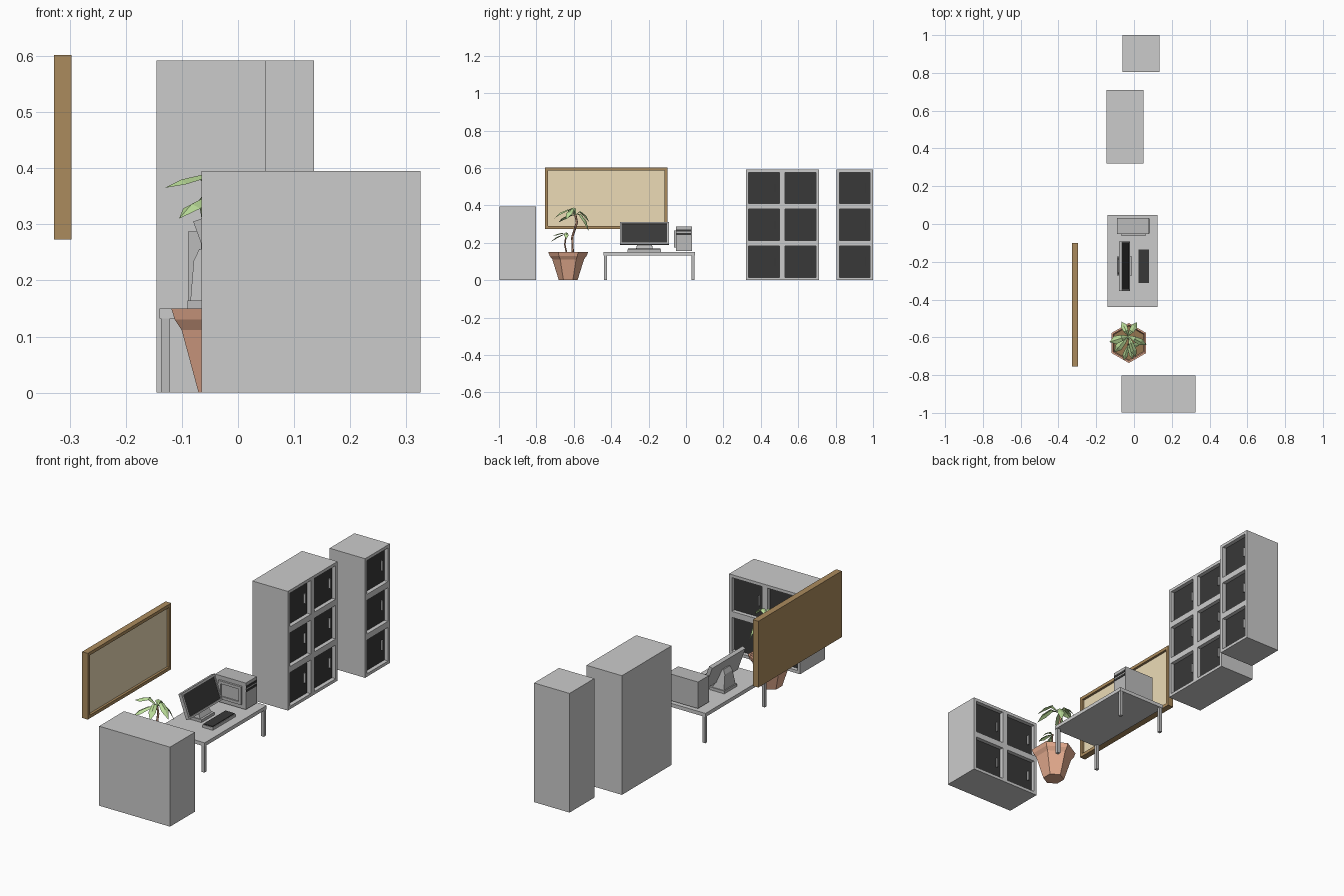
import bpy, bmesh, math
from mathutils import Vector, Matrix

if "Cube" in bpy.data.objects:
    bpy.data.objects.remove(bpy.data.objects["Cube"])


def mat(name, r, g, b):
    m = bpy.data.materials.new(name)
    m.diffuse_color = (r, g, b, 1)
    m.use_nodes = True
    m.node_tree.nodes["Principled BSDF"].inputs["Base Color"].default_value = m.diffuse_color
    return m


GREY = mat("light_grey", .8, .8, .8)
DARK = mat("dark_grey", .5, .5, .5)
BLACK = mat("black", .04, .04, .04)
WOOD = mat("brown_wood", .41, .26, .11)
CORK = mat("cork", .84, .71, .47)
CLAY = mat("clay", .8, .42, .28)
SOIL = mat("soil", .3, .18, .08)
STEM = mat("stem_brown", .5, .27, .18)
LEAF = mat("leaf_green", .5, .73, .32)


def finish(bm, name, *mats):
    me = bpy.data.meshes.new(name)
    bm.to_mesh(me)
    bm.free()
    for m in mats:
        me.materials.append(m)
    ob = bpy.data.objects.new(name, me)
    bpy.context.collection.objects.link(ob)
    return ob


def box_bm(lo, hi):
    lo, hi = Vector(lo), Vector(hi)
    bm = bmesh.new()
    bmesh.ops.create_cube(bm, size=1)
    bmesh.ops.transform(bm, verts=bm.verts, matrix=Matrix.Translation((lo + hi) / 2)
                        @ Matrix.Diagonal((*(hi - lo), 1)))
    return bm


def box(name, lo, hi, m):
    return finish(box_bm(lo, hi), name, m)


def recess(bm, normal, border, depth):
    """Inset every face pointing along normal and push it in; the inner faces get slot 1."""
    bm.normal_update()
    faces = [f for f in bm.faces if f.normal.dot(Vector(normal)) > .99]
    bmesh.ops.inset_individual(bm, faces=faces, thickness=border, use_even_offset=True)
    bmesh.ops.inset_individual(bm, faces=faces, thickness=0, depth=-depth)
    for f in faces:
        f.material_index = 1


def cut(bm, co, no):
    bmesh.ops.bisect_plane(bm, geom=bm.verts[:] + bm.edges[:] + bm.faces[:],
                           plane_co=co, plane_no=no)


# Cabinets: doors face +x locally, one recessed black door per cell, plus handles
def cabinet(name, centre, width, height, cols, rows, turn=0):
    place = Matrix.Translation((*centre, 0)) @ Matrix.Rotation(math.radians(turn), 4, 'Z')
    d, cw, ch = .0975, width / cols, height / rows
    bm = box_bm((-d, -width / 2, 0), (d, width / 2, height))
    for i in range(1, cols):
        cut(bm, (0, -width / 2 + i * cw, 0), (0, 1, 0))
    for j in range(1, rows):
        cut(bm, (0, 0, j * ch), (0, 0, 1))
    recess(bm, (1, 0, 0), .015, .02)
    bm.transform(place)
    finish(bm, name, GREY, BLACK)
    for i in range(cols):
        for j in range(rows):
            y, z = -width / 2 + (i + .5) * cw + .058, (j + .5) * ch
            h = box_bm((d - .021, y - .003, z - .024), (d - .01, y + .003, z + .024))
            h.transform(place)
            finish(h, f"{name}_handle_{i}_{j}", DARK)


cabinet("low_cabinet", (.13, -.9), .39, .395, 2, 2, 90)
cabinet("tall_cabinet", (-.0475, .515), .39, .592, 2, 3)
cabinet("narrow_cabinet", (.0375, .9025), .195, .592, 1, 3)

# Desk
box("desk_top", (-.14, -.44, .132), (.125, .047, .15), GREY)
for x in (-.137, .106):
    for y in (-.438, .029):
        box("desk_leg", (x, y, 0), (x + .016, y + .016, .132), DARK)

# Notice board
bm = box_bm((-.328, -.755, .273), (-.297, -.1, .602))
recess(bm, (1, 0, 0), .016, .012)
finish(bm, "notice_board", WOOD, CORK)

# Monitor: tilted screen on a tapered stand
bm = box_bm((-.009, -.131, -.0625), (.009, .131, .0625))
recess(bm, (1, 0, 0), .009, .004)
bm.transform(Matrix.Translation((-.05, -.223, .249)) @ Matrix.Rotation(math.radians(-20), 4, 'Y'))
finish(bm, "monitor", DARK, BLACK)
box("monitor_base", (-.09, -.272, .15), (-.01, -.172, .164), DARK)
bm = bmesh.new()
profile = [(-.085, .162, .046), (-.02, .162, .046), (-.04, .2, .036),
           (-.058, .255, .026), (-.069, .256, .026), (-.079, .235, .03)]
sides = [[bm.verts.new((x, -.222 + s * w, z)) for x, z, w in profile] for s in (-1, 1)]
bm.faces.new(sides[0])
bm.faces.new(sides[1][::-1])
for i in range(6):
    k = (i + 1) % 6
    bm.faces.new((sides[0][k], sides[0][i], sides[1][i], sides[1][k]))
bmesh.ops.recalc_face_normals(bm, faces=bm.faces)
finish(bm, "monitor_neck", DARK)

# Keyboard
box("keyboard", (.024, -.312, .151), (.08, -.134, .165), DARK)
box("keyboard_keys", (.027, -.309, .165), (.077, -.137, .169), BLACK)

# Computer tower with raised side frame and drive slots
box("computer_tower", (-.089, -.053, .155), (.08, .033, .287), DARK)
bm = box_bm((-.066, -.063, .176), (.06, -.053, .266))
recess(bm, (0, -1, 0), .014, .006)
finish(bm, "tower_side_panel", DARK, DARK)
for z in (.241, .26):
    box("drive_slot", (.079, -.05, z), (.082, .028, z + .011), BLACK)

# Hexagonal pot, corners towards +-y, with rim and soil
PX, PY = -.027, -.63
bm = bmesh.new()
rings = [[bm.verts.new((PX + r * math.sin(a * math.pi / 3), PY + r * math.cos(a * math.pi / 3), z))
          for a in range(6)]
         for r, z in ((.05, 0), (.085, .112), (.099, .13), (.106, .15), (.096, .15), (.09, .132))]
bm.faces.new(rings[0])
for a, b in zip(rings, rings[1:]):
    for i in range(6):
        bm.faces.new((a[i], a[i - 1], b[i - 1], b[i]))
bm.faces.new(rings[-1]).material_index = 1
bmesh.ops.recalc_face_normals(bm, faces=bm.faces)
finish(bm, "plant_pot", CLAY, SOIL)


# Plant stems
def stem(name, pts, r):
    cu = bpy.data.curves.new(name, 'CURVE')
    cu.dimensions = '3D'
    cu.bevel_depth, cu.bevel_resolution = r, 0
    sp = cu.splines.new('POLY')
    sp.points.add(len(pts) - 1)
    for p, c in zip(sp.points, pts):
        p.co = (*c, 1)
    cu.materials.append(STEM)
    bpy.context.collection.objects.link(bpy.data.objects.new(name, cu))


tall, short = Vector((-.03, -.592, .35)), Vector((-.03, -.64, .25))
stem("tall_stem", [(-.027, -.605, .13), (-.027, -.608, .23), (-.03, -.583, .31), tall], .006)
stem("short_stem", [(-.03, -.635, .13), (-.03, -.648, .19), short], .004)


# Arched leaves, folded along the midrib
def leaf(base, tip, peak, w):
    tip = Vector(tip)
    side = (tip - base).cross(Vector((0, 0, 1))).normalized()
    bm = bmesh.new()
    rows = []
    for t, z, k in ((0, base.z, .1), (.35, peak, .75), (.7, peak * .65 + tip.z * .35, 1), (1, tip.z, 0)):
        c = base.lerp(tip, t)
        c.z = z
        rows.append([bm.verts.new(c + side * s * w * k - Vector((0, 0, abs(s) * w * k * .4)))
                     for s in ((-1, 0, 1) if k else (0,))])
    for a, b in zip(rows, rows[1:-1]):
        for i in (0, 1):
            bm.faces.new((a[i], a[i + 1], b[i + 1], b[i]))
    for i in (0, 1):
        bm.faces.new((rows[2][i], rows[2][i + 1], rows[3][0]))
    finish(bm, "leaf", LEAF)


for tip, peak, w in (((-.065, -.517, .31), .37, .017), ((.015, -.52, .262), .355, .017),
                     ((.066, -.64, .325), .383, .018), ((.01, -.706, .33), .378, .017),
                     ((-.105, -.68, .31), .35, .02), ((-.13, -.625, .365), .388, .022)):
    leaf(tall, tip, peak, w)
for tip, peak, w in (((-.055, -.722, .205), .24, .014), ((-.005, -.715, .235), .252, .013),
                     ((.03, -.64, .22), .255, .012)):
    leaf(short, tip, peak, w)
